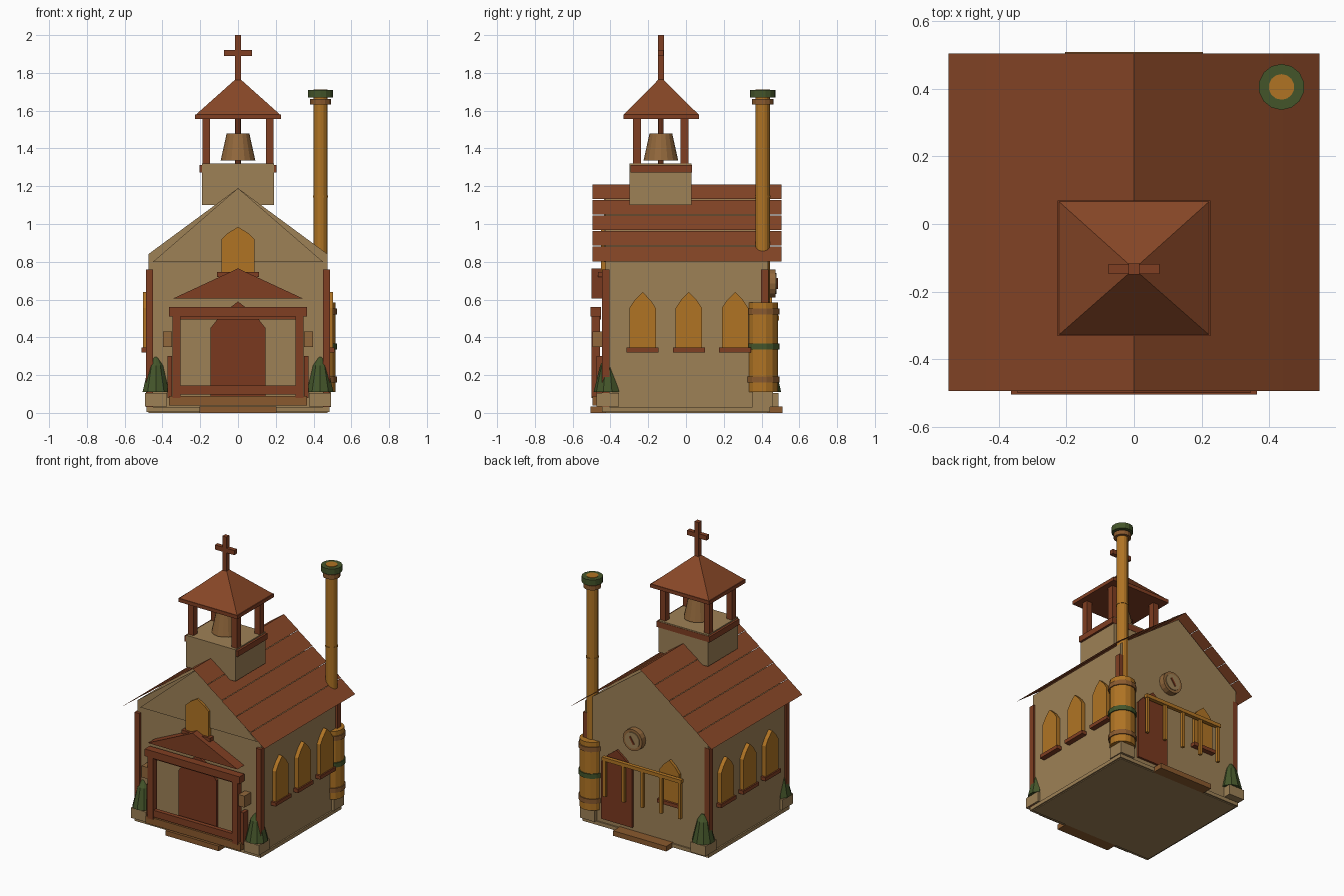
import bpy, bmesh, math
from mathutils import Vector

if "Cube" in bpy.data.objects:
    bpy.data.objects.remove(bpy.data.objects["Cube"])


def material(name, r, g, b):
    m = bpy.data.materials.new(name)
    lin = [((c / 255 + 0.055) / 1.055) ** 2.4 for c in (r, g, b)]
    m.diffuse_color = (*lin, 1)
    m.use_nodes = True
    m.node_tree.nodes["Principled BSDF"].inputs["Base Color"].default_value = m.diffuse_color
    return m


WALL = material("tan_wall", 158, 129, 86)
TRIM = material("brown_trim", 128, 62, 34)
ROOF = material("roof_brown", 136, 71, 39)
DOOR = material("door_brown", 122, 57, 31)
OCHRE = material("ochre", 176, 116, 36)
GREEN = material("dark_green", 68, 85, 42)
BRONZE = material("bronze", 146, 104, 60)
WOOD = material("step_wood", 138, 90, 46)


def finish(name, bm, mat, recalc=True):
    if recalc:
        bmesh.ops.recalc_face_normals(bm, faces=bm.faces)
    me = bpy.data.meshes.new(name)
    bm.to_mesh(me)
    bm.free()
    me.materials.append(mat)
    ob = bpy.data.objects.new(name, me)
    bpy.context.collection.objects.link(ob)
    return ob


def box(name, mat, x0, x1, y0, y1, z0, z1):
    bm = bmesh.new()
    bmesh.ops.create_cube(bm, size=1)
    for v in bm.verts:
        v.co = Vector(((x0 + x1) / 2 + v.co.x * (x1 - x0),
                       (y0 + y1) / 2 + v.co.y * (y1 - y0),
                       (z0 + z1) / 2 + v.co.z * (z1 - z0)))
    return finish(name, bm, mat)


def cone(name, mat, x, y, z0, z1, r0, r1, sides=16, axis='Z', spin=0):
    bm = bmesh.new()
    bmesh.ops.create_cone(bm, cap_ends=True, segments=sides, radius1=r0, radius2=r1, depth=z1 - z0)
    ob = finish(name, bm, mat)
    ob.location = (x, y, (z0 + z1) / 2)
    ob.rotation_euler = (0, 0, spin)
    return ob


def prism(name, mat, outline, d0, d1, along='Y'):
    """Extrude an (across, z) outline along y or x."""
    bm = bmesh.new()
    place = (lambda a, z, d: (a, d, z)) if along == 'Y' else (lambda a, z, d: (d, a, z))
    f = bm.faces.new([bm.verts.new(place(a, z, d0)) for a, z in outline])
    ext = bmesh.ops.extrude_face_region(bm, geom=[f])
    shift = Vector(place(0, 0, d1 - d0))
    bmesh.ops.translate(bm, vec=shift, verts=[v for v in ext['geom'] if isinstance(v, bmesh.types.BMVert)])
    return finish(name, bm, mat)


def arch(c, w, z0, z1, z2):
    """Pointed window outline."""
    return [(c - w, z0), (c + w, z0), (c + w, z1), (c + w * .6, z1 + (z2 - z1) * .5), (c, z2),
            (c - w * .6, z1 + (z2 - z1) * .5), (c - w, z1)]


# Main body with gable, plinth and front gable board
prism("body", WALL, [(-.475, 0), (.475, 0), (.475, .84), (0, 1.19), (-.475, .84)], -.425, .435)
box("plinth", WALL, -.485, .485, -.445, .445, .005, .03)
prism("gable_board", WALL, [(-.45, .8), (.45, .8), (0, 1.19)], -.435, -.425)

# Thin roof made of overlapping courses
bm = bmesh.new()
for s in (-1, 1):
    for i in range(5):
        pts = [(i * .11, 0), ((i + 1) * .11, .003 if i < 4 else 0)]
        (xa, la), (xb, lb) = pts
        za, zb = 1.21 - xa * .745 + la, 1.21 - xb * .745 + lb
        q = [(s * xa, -.495, za), (s * xb, -.495, zb), (s * xb, .505, zb), (s * xa, .505, za)]
        bm.faces.new([bm.verts.new(p) for p in (q if s > 0 else q[::-1])])
finish("roof", bm, ROOF, False)

# Corner posts
for s in (-1, 1):
    for y in (-.425, .417):
        box("corner_post", TRIM, s * .468 - .019, s * .468 + .019, y - .02, y + .02, .03, .76)

# Side windows with sills
for s in (-1, 1):
    for y in (-.23, .015, .26):
        prism("side_window", OCHRE, arch(y, .07, .34, .555, .64), s * .47, s * .503, 'X')
        xs = sorted((s * .47, s * .512))
        box("side_sill", TRIM, *xs, y - .085, y + .085, .32, .345)

# Upper front window
prism("front_window", OCHRE, arch(0, .088, .74, .92, .985), -.45, -.42)
box("front_sill", TRIM, -.11, .11, -.465, -.42, .72, .745)

# Front door and porch
prism("front_door", DOOR, [(-.145, .09), (.145, .09), (.145, .45), (.09, .52), (0, .59),
                           (-.09, .52), (-.145, .45)], -.445, -.42)
box("porch_floor", WOOD, -.365, .365, -.495, -.42, .04, .09)
box("front_step", WOOD, -.205, .205, -.505, -.42, 0, .035)
box("porch_beam", TRIM, -.365, .365, -.505, -.45, .51, .56)
box("porch_inner_beam", TRIM, -.31, .31, -.485, -.45, .495, .512)
box("porch_rail", TRIM, -.31, .31, -.495, -.465, .098, .145)
prism("porch_gable", TRIM, [(-.345, .605), (.345, .605), (0, .765)], -.5, -.42)
for s in (-1, 1):
    box("porch_post", TRIM, s * .326 - .021, s * .326 + .021, -.5, -.455, .08, .515)
    box("porch_side_post", TRIM, s * .362 - .012, s * .362 + .012, -.475, -.42, .08, .3)
    box("lantern", BRONZE, s * .373 - .023, s * .373 + .023, -.495, -.42, .35, .43)

# Potted shrubs at three corners
for x, y in ((-.435, -.415), (.435, -.415), (-.435, .43)):
    box("planter", WALL, x - .058, x + .058, y - .06, y + .06, .035, .105)
    cone("shrub", GREEN, x, y, .11, .25, .074, .04, 10)
    cone("shrub_tip", GREEN, x, y, .25, .295, .04, .012, 10)

# Bell tower
TY = -.133
box("tower_base", WALL, -.19, .19, -.3, .03, 1.1, 1.32)
box("tower_trim", TRIM, -.205, .205, -.295, .032, 1.272, 1.312)
for s in (-1, 1):
    for t in (-1, 1):
        x, y = s * .168, TY + t * .126
        box("tower_post", TRIM, x - .021, x + .021, y - .021, y + .021, 1.31, 1.56)
box("tower_eave", TRIM, -.227, .227, -.332, .07, 1.555, 1.58)
bm = bmesh.new()
base = [bm.verts.new(p) for p in ((-.222, -.328, 1.58), (.222, -.328, 1.58), (.222, .066, 1.58), (-.222, .066, 1.58))]
tip = bm.verts.new((0, TY, 1.778))
bm.faces.new(base)
for i in range(4):
    bm.faces.new((base[i], base[(i + 1) % 4], tip))
finish("tower_roof", bm, ROOF)
cone("bell_rod", TRIM, 0, TY, 1.315, 1.56, .015, .015, 8)
cone("bell", BRONZE, 0, TY, 1.335, 1.48, .092, .06, 16)
box("cross_upright", TRIM, -.016, .016, TY - .016, TY + .016, 1.75, 2.0)
box("cross_arm", TRIM, -.075, .075, TY - .015, TY + .015, 1.89, 1.922)

# Boiler barrel and chimney pipe on the rear right corner
BX, BY = .437, .406
box("barrel_stand", WALL, BX - .055, BX + .055, BY - .055, BY + .055, .03, .115)
cone("barrel", OCHRE, BX, BY, .11, .585, .082, .082, 14)
for z in (.16, .52):
    cone("barrel_band", WOOD, BX, BY, z, z + .032, .089, .089, 14)
cone("barrel_green_band", GREEN, BX, BY, .335, .367, .089, .089, 14)
cone("chimney_pipe", OCHRE, BX, BY, .58, 1.713, .038, .038, 14)
cone("pipe_ring", OCHRE, BX, BY, 1.14, 1.15, .041, .041, 14)
cone("pipe_collar", WOOD, BX, BY, 1.632, 1.662, .056, .056, 14)
cone("pipe_cap", GREEN, BX, BY, 1.67, 1.71, .068, .068, 14)

# Back wall: door, window, step, hanging rail and clock
prism("back_door", DOOR, arch(.22, .12, .06, .46, .57), .43, .45)
prism("back_window", OCHRE, arch(-.19, .075, .32, .53, .61), .43, .455)
box("back_sill", TRIM, -.275, -.105, .43, .47, .3, .325)
box("back_step", WOOD, -.205, .205, .43, .51, 0, .035)
box("hanging_rail", OCHRE, -.305, .305, .465, .492, .49, .515)
for i in range(5):
    x = -.29 + i * .145
    box("hanging_rod", OCHRE, x - .01, x + .01, .468, .488, .24, .5)
for name, mat, r, y0, y1 in (("clock_rim", BRONZE, .075, .43, .475), ("clock_face", WALL, .056, .43, .48)):
    ob = cone(name, mat, 0, 0, y0, y1, r, r, 16)
    ob.rotation_euler = (math.pi / 2, 0, 0)
    ob.location = (.08, (y0 + y1) / 2, .685)
hand = box("clock_hand", TRIM, -.006, .006, -.003, .003, -.03, .03)
hand.location = (.08, .483, .685)
hand.rotation_euler = (0, .6, 0)
